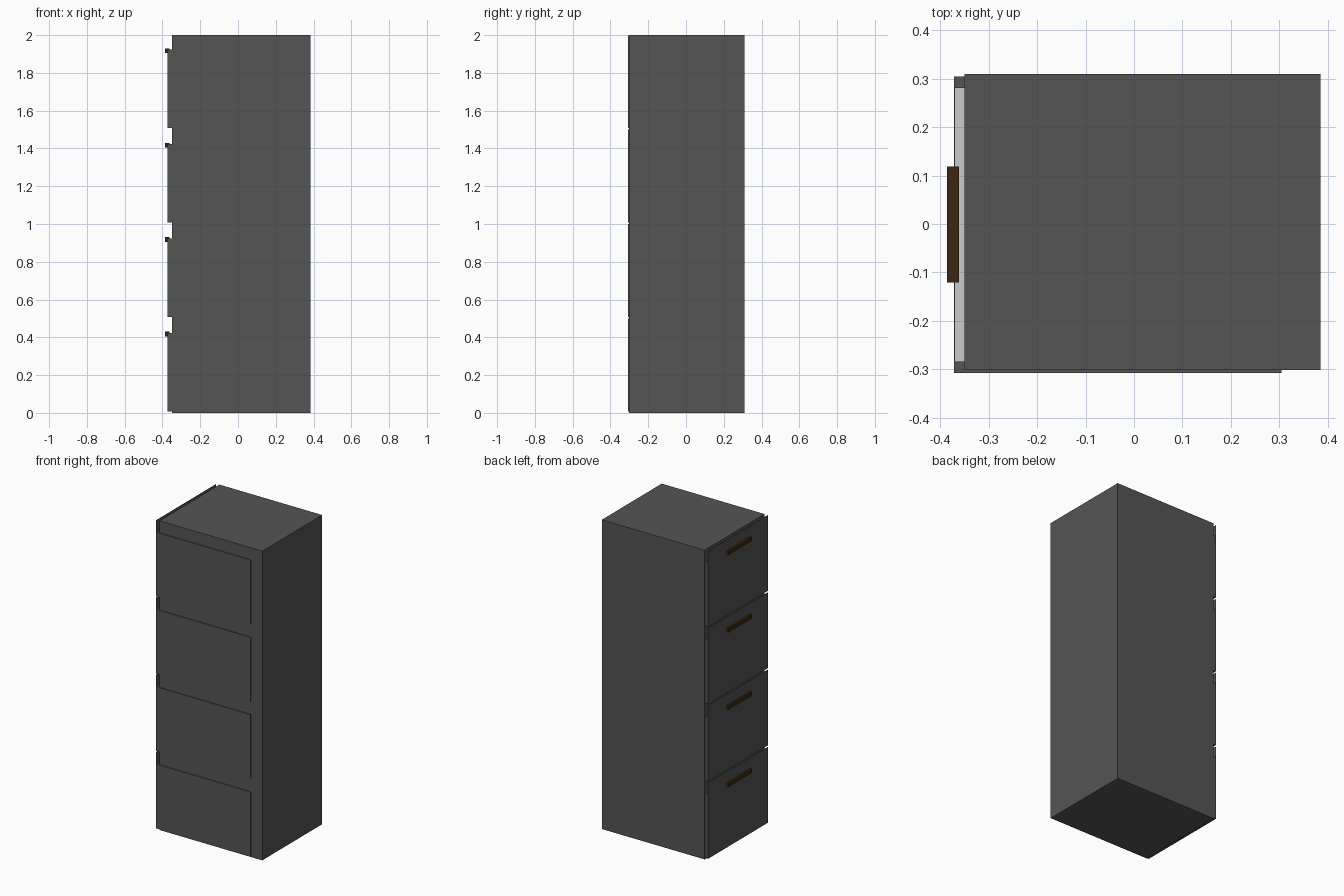
import bpy, bmesh

if "Cube" in bpy.data.objects:
    bpy.data.objects.remove(bpy.data.objects["Cube"])


def material(name, color):
    m = bpy.data.materials.new(name)
    m.diffuse_color = (*color, 1)
    m.use_nodes = True
    m.node_tree.nodes["Principled BSDF"].inputs["Base Color"].default_value = m.diffuse_color
    return m


dark = material("dark_metal", (0.09, 0.09, 0.09))
brown = material("dark_brown", (0.045, 0.02, 0.006))


def finish(name, bm, mat):
    me = bpy.data.meshes.new(name)
    bm.to_mesh(me)
    bm.free()
    ob = bpy.data.objects.new(name, me)
    bpy.context.collection.objects.link(ob)
    if mat:
        me.materials.append(mat)
    return ob


def box(name, x, y, z, mat=None):
    bm = bmesh.new()
    bmesh.ops.create_cube(bm, size=1)
    for v in bm.verts:
        v.co = [r[0] if c < 0 else r[1] for c, r in zip(v.co, (x, y, z))]
    return finish(name, bm, mat)


def front_sheet(name, x, y, z, mat):
    bm = bmesh.new()
    bm.faces.new([bm.verts.new((x, a, b)) for a, b in
                  ((y[1], z[0]), (y[0], z[0]), (y[0], z[1]), (y[1], z[1]))])
    bm.normal_update()
    return finish(name, bm, mat)


# Cabinet body
box("cabinet_body", (-0.35, 0.385), (-0.302, 0.31), (0, 2), dark)

# Four drawers: thin tall front, lower side walls, back, floor and handle
X0, X1, Y0, Y1, T = -0.372, 0.305, -0.308, 0.305, 0.024
for i in range(4):
    b = 0.5 * i
    lo, side_top, top = b + 0.008, b + 0.423, b + 0.499
    n = f"drawer_{i + 1}_"
    front_sheet(n + "front", X0, (Y0, Y1), (lo, top), dark)
    box(n + "side_a", (X0, X1), (Y0, Y0 + T), (lo, side_top), dark)
    box(n + "side_b", (X0, X1), (Y1 - T, Y1), (lo, side_top), dark)
    box(n + "back", (X1 - T, X1), (Y0 + T, Y1 - T), (lo, side_top), dark)
    box(n + "lower_panel", (X0, X1 - T), (Y0 + T, Y1 - T), (lo, lo + 0.01), dark)
    box(n + "floor", (X0 + 0.001, X1 - T), (Y0 + T, Y1 - T), (lo + 0.01, lo + 0.02))
    box(n + "handle", (-0.386, -0.362), (-0.121, 0.119), (b + 0.404, b + 0.43), brown)
